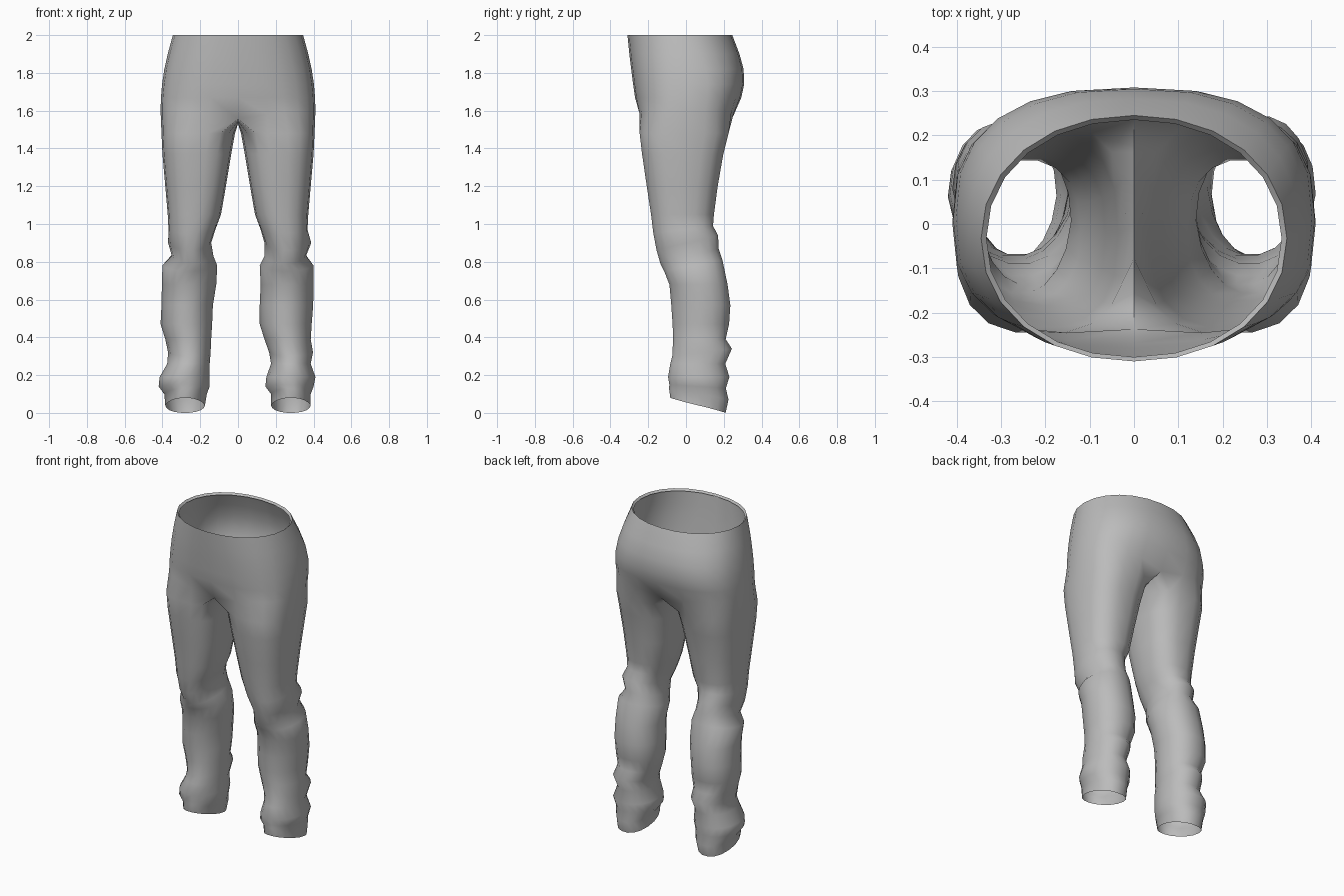
import bpy
import bmesh
from math import sin, cos, radians, copysign

default_cube = bpy.data.objects.get("Cube")
if default_cube:
    bpy.data.objects.remove(default_cube, do_unlink=True)

ARC = 12      # segments on the outer half of each hip ring
INNER = 5     # crotch points between the front and back centre
LEG = ARC + INNER + 1

# Hips: height, front, back, half width, roundness (1 is an ellipse)
HIPS = [
    (2.0, -.31, .245, .345, .95),
    (1.9, -.3, .283, .372, .87),
    (1.82, -.29, .305, .39, .82),
    (1.74, -.28, .308, .402, .78),
    (1.67, -.27, .293, .408, .75),
    (1.6, -.262, .268, .41, .73),
]
# Thighs: roundness, height, tilt, front, back, outer, inner
THIGH = [
    (.73, 1.48, 0, -.248, .228, .405, .016),
    (.75, 1.37, 0, -.235, .2, .4, .036),
    (.79, 1.2, 0, -.21, .17, .385, .064),
    (.83, 1.05, 0, -.187, .15, .372, .09),
    (.87, .97, .02, -.175, .145, .368, .12),
]
# Creased lower legs: height, tilt, front, back
SHIN = [
    (.9, .04, -.158, .172), (.83, .04, -.138, .175),
    (.78, .03, -.118, .195), (.68, 0, -.09, .222),
    (.57, 0, -.08, .237), (.47, 0, -.073, .23),
    (.39, 0, -.07, .212), (.32, .02, -.075, .245),
    (.26, 0, -.085, .21), (.19, 0, -.097, .232),
    (.14, -.01, -.09, .213), (.1, -.03, -.092, .227),
    (.04, -.04, -.085, .212),
]
# Outer and inner edge of each crease, which differ between the legs
LEFT = [(.388, .14), (.36, .14), (.4, .115), (.4, .12), (.398, .115),
        (.39, .115), (.385, .14), (.397, .165), (.385, .175), (.41, .15),
        (.4, .145), (.385, .175), (.385, .175)]
RIGHT = [(.37, .142), (.35, .13), (.4, .11), (.403, .115), (.405, .133),
         (.41, .137), (.385, .142), (.37, .145), (.375, .15), (.415, .15),
         (.42, .15), (.39, .165), (.385, .175)]


def rounded(value, power):
    return copysign(abs(value) ** power, value)


def bridge(bm, upper, lower):
    """Join two closed rings of equal length with quads."""
    count = len(upper)
    for i in range(count):
        j = (i + 1) % count
        bm.faces.new((upper[i], lower[i], lower[j], upper[j]))


def hip_ring(bm, z, front, back, width, power):
    """Ring starting at the front centre and running round by the left."""
    middle, depth = (front + back) / 2, (back - front) / 2
    ring = []
    for i in range(ARC * 2):
        angle = radians(-90 + i * 180 / ARC)
        x = width * rounded(cos(angle), power)
        y = middle + depth * rounded(sin(angle), power)
        ring.append(bm.verts.new((x, y, z)))
    return ring


def leg_ring(bm, side, taper, power, z, tilt, front, back, outer, inner):
    """Squared oval, tapered to the front; it starts by the front centre."""
    middle, depth = (front + back) / 2, (back - front) / 2
    centre, width = (outer + inner) / 2, (outer - inner) / 2
    ring = []
    for i in range(LEG):
        angle = radians(-120 + i * 360 / LEG)
        narrowing = 1 + taper * min(0, sin(angle))
        x = centre + width * narrowing * rounded(cos(angle), power)
        y = middle + depth * rounded(sin(angle), power)
        ring.append(bm.verts.new((side * x, y, z + tilt * sin(angle))))
    return ring


bm = bmesh.new()

# Hips and the narrow turned-in waist edge
rings = [hip_ring(bm, *row) for row in HIPS]
for upper, lower in zip(rings, rings[1:]):
    bridge(bm, upper, lower)
z, front, back, width, power = HIPS[0]
waist_edge = hip_ring(bm, z - .012, front + .01, back - .01, width - .012, power)
bridge(bm, waist_edge, rings[0])

# Fold where the hips dip in to the crotch at front and back
hips = rings[-1]
for middle, inward in ((0, .025), (ARC, -.025)):
    for step, share in ((-1, .4), (0, 1), (1, .4)):
        point = hips[(middle + step) % len(hips)].co
        point.y += inward * share
        point.z -= .045 * share

# Crotch seam, shared by both legs, from back centre to front centre
front_y, back_y = hips[0].co.y, hips[ARC].co.y
seam = []
for i in range(INNER):
    t = (i + 1) / (INNER + 1)
    height = 1.53 + .12 * abs(t - .5) ** 2
    seam.append(bm.verts.new((0, back_y + (front_y - back_y) * t, height)))

# Legs
for side, edges in ((1, LEFT), (-1, RIGHT)):
    if side > 0:
        outer_half = hips[:ARC + 1]
    else:
        outer_half = [hips[-i % (ARC * 2)] for i in range(ARC + 1)]
    above = outer_half + seam
    rows = [(0,) + thigh for thigh in THIGH]
    rows += [(.15, .9) + shin + edge for shin, edge in zip(SHIN, edges)]
    for row in rows:
        below = leg_ring(bm, side, *row)
        bridge(bm, above, below)
        above = below

bmesh.ops.recalc_face_normals(bm, faces=bm.faces[:])
mesh = bpy.data.meshes.new("trousers")
bm.to_mesh(mesh)
bm.free()

trousers = bpy.data.objects.new("trousers", mesh)
bpy.context.collection.objects.link(trousers)

# Plain grey cloth
cloth = bpy.data.materials.new("grey cloth")
cloth.use_nodes = True
colour = (.5, .5, .5, 1)
cloth.diffuse_color = colour
cloth.node_tree.nodes["Principled BSDF"].inputs["Base Color"].default_value = colour
mesh.materials.append(cloth)

bpy.context.view_layer.objects.active = trousers
trousers.select_set(True)
bpy.ops.object.shade_smooth_by_angle(angle=radians(75))
